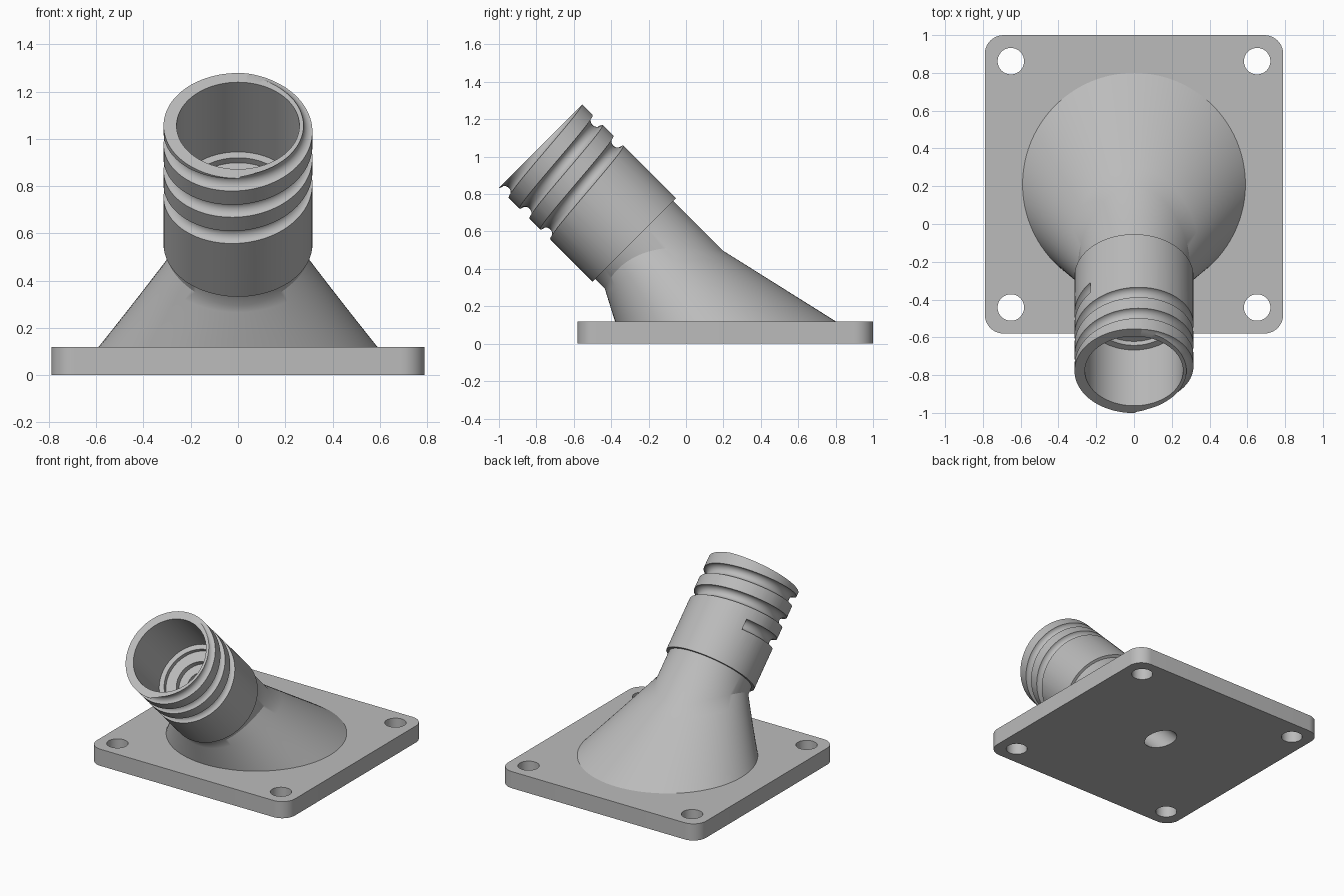
import bpy, bmesh
from math import sin, cos, pi, radians, tau
from mathutils import Vector, Matrix

if "Cube" in bpy.data.objects:
    bpy.data.objects.remove(bpy.data.objects["Cube"], do_unlink=True)

grey = bpy.data.materials.new("plain_grey")
grey.use_nodes = True
COLOUR = (0.5, 0.5, 0.5, 1)
grey.diffuse_color = COLOUR
grey.node_tree.nodes["Principled BSDF"].inputs["Base Color"].default_value = COLOUR

SEG = 96
ANGLES = [tau * i / SEG for i in range(SEG)]

# Tube frame: local z runs up the 45 degree axis, local x points to its upper side
S = 0.5 ** 0.5
FRAME = Matrix(((0, -1, 0, 0), (S, 0, -S, 0.139), (S, 0, S, 0.139), (0, 0, 0, 1)))


def on_tube(r, a, t):
    return FRAME @ Vector((r * cos(a), r * sin(a), t))


def loft(name, rings, looped=False):
    """Skin a list of equal rings; close the ends or join last to first."""
    bm = bmesh.new()
    vs = [[bm.verts.new(p) for p in ring] for ring in rings]
    n = len(vs[0])
    pairs = list(zip(vs, vs[1:])) + ([(vs[-1], vs[0])] if looped else [])
    for a, b in pairs:
        for i in range(n):
            j = (i + 1) % n
            bm.faces.new((a[i], a[j], b[j], b[i]))
    if not looped:
        bm.faces.new(vs[0])
        bm.faces.new(vs[-1])
    bmesh.ops.recalc_face_normals(bm, faces=bm.faces)
    mesh = bpy.data.meshes.new(name)
    bm.to_mesh(mesh)
    bm.free()
    mesh.materials.append(grey)
    ob = bpy.data.objects.new(name, mesh)
    bpy.context.collection.objects.link(ob)
    return ob


def activate(ob):
    bpy.ops.object.select_all(action='DESELECT')
    ob.select_set(True)
    bpy.context.view_layer.objects.active = ob


def cut(ob, cutter):
    cutter.hide_render = True
    activate(ob)
    mod = ob.modifiers.new("cut", 'BOOLEAN')
    mod.operation = 'DIFFERENCE'
    mod.solver = 'EXACT'
    mod.object = cutter
    bpy.ops.object.modifier_apply(modifier=mod.name)
    bpy.data.objects.remove(cutter, do_unlink=True)


def smooth(ob):
    activate(ob)
    bpy.ops.object.shade_smooth_by_angle(angle=radians(30))


def circle(x, y, z, r):
    return [(x - r * sin(a), y + r * cos(a), z) for a in ANGLES]


def drain_cutter():
    return loft("drain_cutter", [[on_tube(0.09, a, t) for a in ANGLES] for t in (-0.5, 0.9)])


# Square mounting plate with rounded corners
PLATE_Y, HALF, CORNER, TOP = 0.21, 0.79, 0.1, 0.12


def plate_outline(z):
    pts = []
    for k in range(4):
        mid = radians(45 + 90 * k)
        cx = (HALF - CORNER) * (1 if cos(mid) > 0 else -1)
        cy = (HALF - CORNER) * (1 if sin(mid) > 0 else -1)
        for i in range(11):
            a = mid - pi / 4 + pi / 2 * i / 10
            pts.append((cx + CORNER * cos(a), PLATE_Y + cy + CORNER * sin(a), z))
    return pts


plate = loft("mounting_plate", [plate_outline(0), plate_outline(TOP)])
for sx in (-1, 1):
    for sy in (-1, 1):
        x, y = 0.652 * sx, PLATE_Y + 0.652 * sy
        cut(plate, loft("bolt_cutter", [circle(x, y, z, 0.07) for z in (-0.1, 0.3)]))
cut(plate, drain_cutter())
smooth(plate)

# Flared neck: round foot blending into the slanted neck
NECK_R = 0.295
foot = [Vector(p) for p in circle(0, PLATE_Y, TOP, 0.59)]
joint = [on_tube(NECK_R, a, 0.495 - 0.152 * cos(a) - 0.131 * cos(a) ** 2) for a in ANGLES]
STEPS = 6
rings = [[f.lerp(j, k / STEPS) for f, j in zip(foot, joint)] for k in range(STEPS + 1)]
rings.append([on_tube(NECK_R, a, 0.6) for a in ANGLES])
neck = loft("flared_neck", rings)
cut(neck, drain_cutter())
smooth(neck)

# Tube with stepped bore, as a closed turned profile of (radius, distance)
MOUTH, OUTER = 1.297, 0.315
profile = [(0.09, 0.588), (OUTER, 0.588), (OUTER, MOUTH), (0.26, MOUTH),
           (0.26, 0.88), (0.225, 0.88), (0.225, 0.85), (0.15, 0.85),
           (0.15, 0.81), (0.09, 0.81)]
tube = loft("threaded_tube", [[on_tube(r, a, t) for a in ANGLES] for r, t in profile], True)

# Round-bottomed helical groove running out through the mouth
PITCH, START, GROOVE_R = 0.157, radians(47), 0.038
groove = []
for i in range(221):
    a = START + tau * i / 72
    t = 0.887 + PITCH * (a - START) / tau
    groove.append([on_tube(OUTER + GROOVE_R * cos(b), a, t + GROOVE_R * sin(b))
                   for b in (tau * (k + 0.5) / 16 for k in range(16))])
cut(tube, loft("groove_cutter", groove))
smooth(tube)
